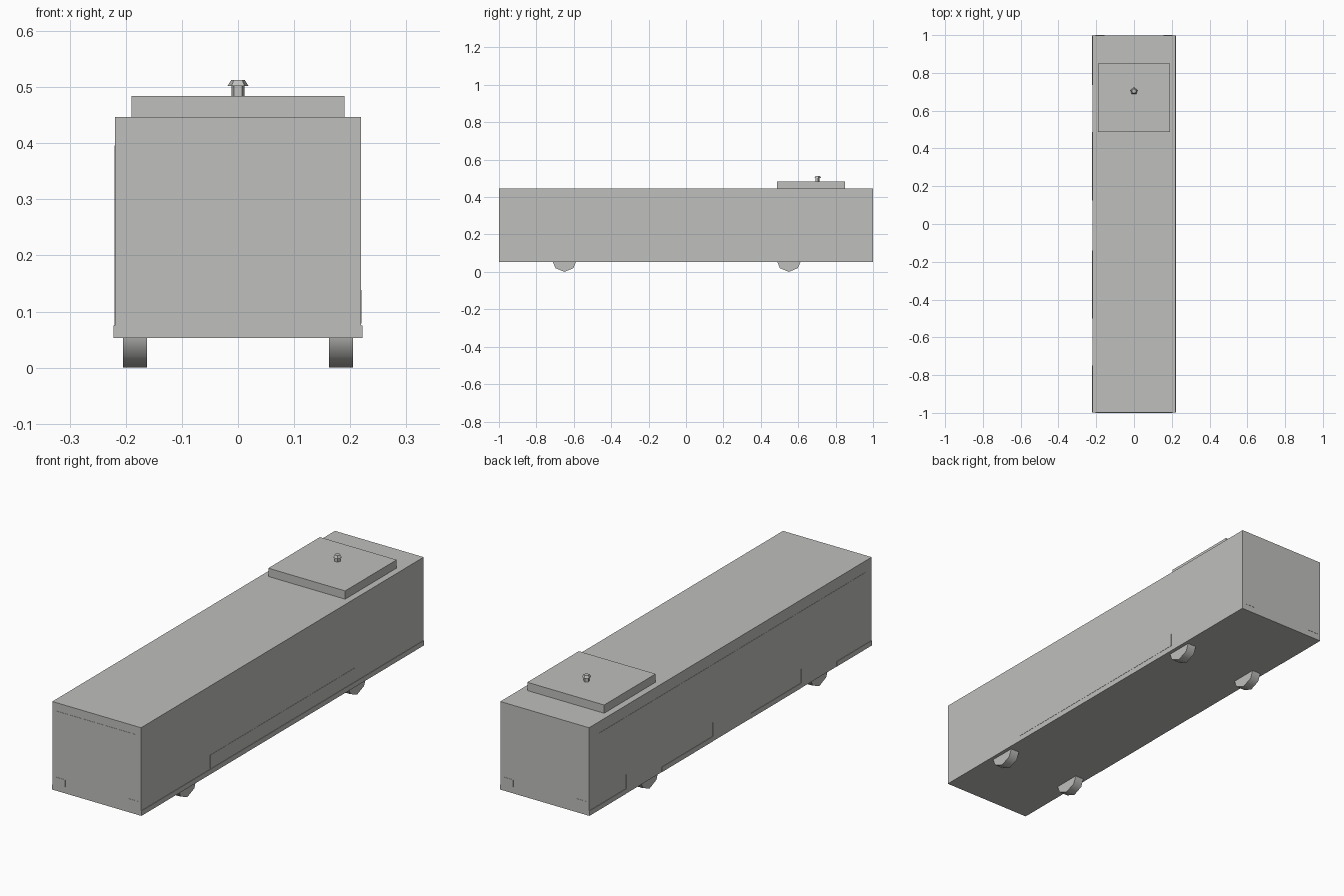
import bpy, math

if "Cube" in bpy.data.objects:
    bpy.data.objects.remove(bpy.data.objects["Cube"])

# One plain colour for the whole model
grey = bpy.data.materials.new("light_grey")
grey.diffuse_color = (0.52, 0.525, 0.505, 1)
grey.use_nodes = True
grey.node_tree.nodes["Principled BSDF"].inputs["Base Color"].default_value = grey.diffuse_color


def box(name, x, y, z):
    """Box from three (min, max) ranges."""
    (x0, x1), (y0, y1), (z0, z1) = x, y, z
    bpy.ops.mesh.primitive_cube_add(size=1, location=((x0 + x1) / 2, (y0 + y1) / 2, (z0 + z1) / 2))
    ob = bpy.context.object
    ob.scale = (x1 - x0, y1 - y0, z1 - z0)
    bpy.ops.object.transform_apply(location=False, rotation=False, scale=True)
    ob.name = name
    ob.data.materials.append(grey)
    return ob


def cone(name, sides, r0, r1, depth, loc, rot=(0, 0, 0)):
    bpy.ops.mesh.primitive_cone_add(vertices=sides, radius1=r0, radius2=r1, depth=depth,
                                    location=loc, rotation=rot)
    ob = bpy.context.object
    ob.name = name
    ob.data.materials.append(grey)
    return ob


FLOOR, ROOF, W, L = 0.053, 0.447, 0.2195, 0.999
SKIRT = 0.075

# Body and roof unit
box("body", (-W, W), (-L, L), (FLOOR, ROOF))
box("roof_unit", (-0.19, 0.19), (0.486, 0.85), (ROOF - 0.002, 0.484))

# Small roof vent: stem and tapered cap
cone("vent_stem", 5, 0.012, 0.012, 0.022, (0, 0.703, 0.493))
cone("vent_cap", 5, 0.0195, 0.0125, 0.011, (0, 0.703, 0.5075))

# Windscreen plate, with lights at both ends
box("windscreen", (-0.197, 0.197), (-1, -L + 0.0005), (0.147, 0.41))
for end, label in ((-1, "head"), (1, "tail")):
    for side, hand in ((-1, "left"), (1, "right")):
        xs = sorted((side * 0.155, side * 0.205))
        ys = sorted((end * (L - 0.0005), end * 1.0))
        box(f"{label}light_{hand}", xs, ys, (0.082, 0.114))

# Door side: window band, three doors and the skirt between them
GLASS = (-W - 0.001, -W + 0.0005)
LIP = (-W - 0.002, -W + 0.0005)
doors = [(-0.75, -0.50), (-0.14, 0.125), (0.487, 0.737)]
box("door_side_windows", GLASS, (-0.95, 0.936), (0.138, 0.396))
start = -L
for i, (a, b) in enumerate(doors):
    box(f"door_{i + 1}", GLASS, (a, b), (FLOOR, 0.138))
    box(f"door_side_skirt_{i + 1}", LIP, (start, a), (FLOOR, SKIRT))
    start = b
box("door_side_skirt_4", LIP, (start, L), (FLOOR, SKIRT))

# Other side: full skirt and a long low panel
box("off_side_skirt", (W - 0.0005, W + 0.002), (-L, L), (FLOOR, SKIRT))
box("off_side_panel", (W - 0.0005, W + 0.001), (-0.51, 0.515), (0.079, 0.138))

# Eight-sided wheels, a corner pointing down
R = 0.068
for y, axle in ((-0.65, "front"), (0.55, "rear")):
    for side, hand in ((-1, "left"), (1, "right")):
        cone(f"{axle}_wheel_{hand}", 8, R, R, 0.043, (side * 0.1835, y, R), (0, math.pi / 2, 0))
        bpy.ops.object.shade_smooth_by_angle(angle=math.radians(50))
